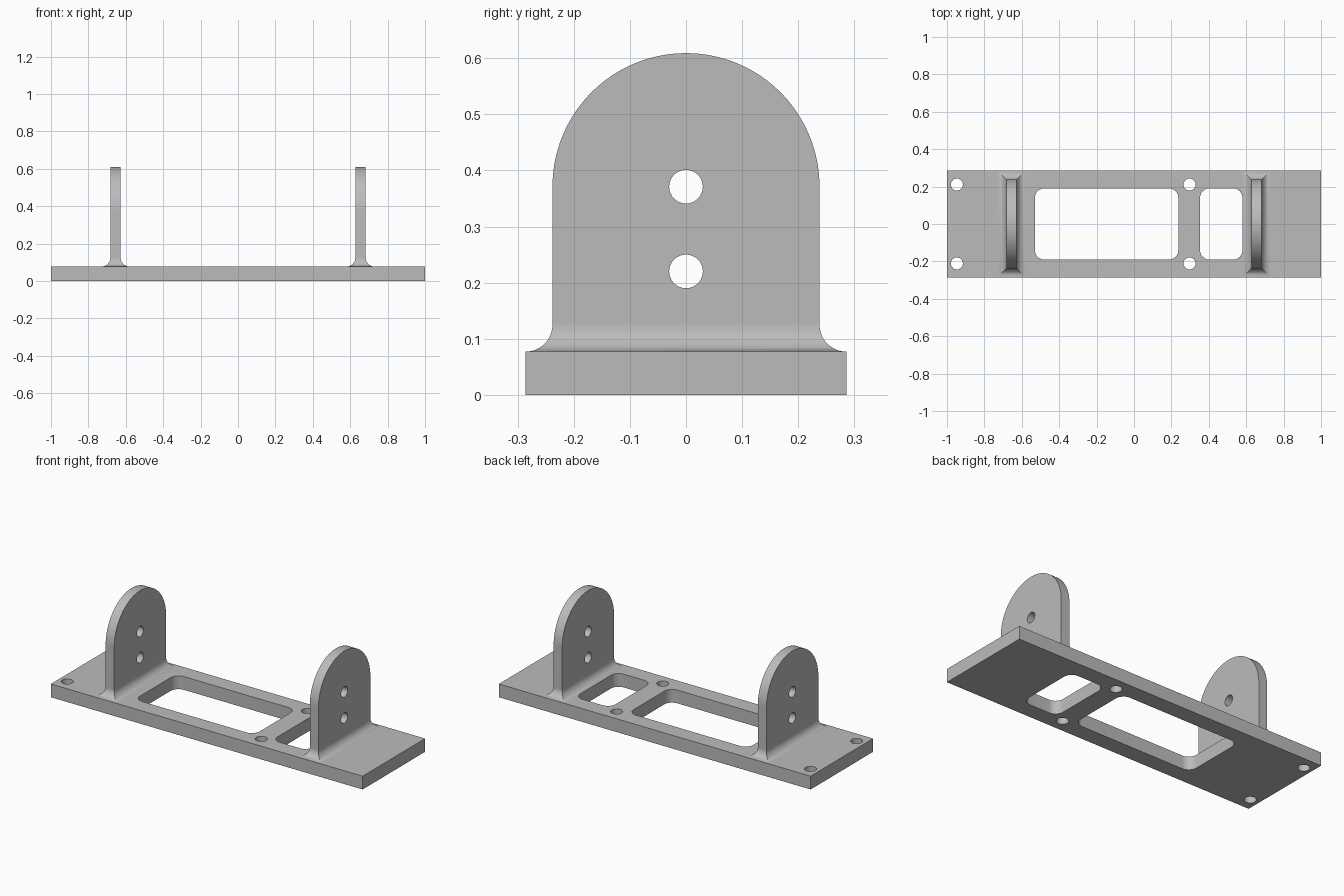
import bpy, bmesh, math
from mathutils import Matrix

cube = bpy.data.objects.get("Cube")
if cube:
    bpy.data.objects.remove(cube, do_unlink=True)

grey = bpy.data.materials.new("plain grey")
grey.use_nodes = True
grey.diffuse_color = (0.5, 0.5, 0.5, 1)
grey.node_tree.nodes["Principled BSDF"].inputs["Base Color"].default_value = (0.5, 0.5, 0.5, 1)

BASE_TOP, HALF_DEPTH = 0.077, 0.286
EAR_X, EAR_HALF, EAR_Y = 0.655, 0.0275, 0.238
ARCH_Z, FILLET = 0.371, 0.048


def arc(cx, cy, r, start, end, steps):
    """Points along an arc, angles in degrees."""
    angles = [math.radians(start + (end - start) * i / steps) for i in range(steps + 1)]
    return [(cx + r * math.cos(a), cy + r * math.sin(a)) for a in angles]


def circle(cx, cy, r):
    return arc(cx, cy, r, 0, 360, 40)[:-1]


def rounded_rect(x0, x1, y0, y1, r):
    corners = [(x1 - r, y1 - r), (x0 + r, y1 - r), (x0 + r, y0 + r), (x1 - r, y0 + r)]
    return [p for i, (cx, cy) in enumerate(corners)
            for p in arc(cx, cy, r, 90 * i, 90 * i + 90, 10)]


def finish(name, bm):
    """Clean the mesh, then make a smooth shaded object with sharp edges kept."""
    bmesh.ops.remove_doubles(bm, verts=bm.verts, dist=1e-5)
    bmesh.ops.recalc_face_normals(bm, faces=bm.faces)
    mesh = bpy.data.meshes.new(name)
    bm.to_mesh(mesh)
    bm.free()
    mesh.materials.clear()
    mesh.materials.append(grey)
    obj = bpy.data.objects.new(name, mesh)
    bpy.context.collection.objects.link(obj)
    bpy.ops.object.select_all(action='DESELECT')
    obj.select_set(True)
    bpy.context.view_layer.objects.active = obj
    bpy.ops.object.shade_smooth_by_angle(angle=math.radians(30))
    return obj


def plate(name, loops, half_thickness, matrix):
    """Extrude an outline; the loops after the first become holes."""
    curve = bpy.data.curves.new(name + "_outline", 'CURVE')
    curve.dimensions = '2D'
    curve.fill_mode = 'BOTH'
    curve.extrude = half_thickness
    for points in loops:
        spline = curve.splines.new('POLY')
        spline.points.add(len(points) - 1)
        for target, (x, y) in zip(spline.points, points):
            target.co = (x, y, 0, 1)
        spline.use_cyclic_u = True
    helper = bpy.data.objects.new(name + "_helper", curve)
    bpy.context.collection.objects.link(helper)
    graph = bpy.context.evaluated_depsgraph_get()
    mesh = bpy.data.meshes.new_from_object(helper.evaluated_get(graph))
    bm = bmesh.new()
    bm.from_mesh(mesh)
    bm.transform(matrix)
    bpy.data.objects.remove(helper, do_unlink=True)
    bpy.data.curves.remove(curve)
    bpy.data.meshes.remove(mesh)
    return finish(name, bm)


# Base plate with two windows and four screw holes
outline = [(-1, -HALF_DEPTH), (1, -HALF_DEPTH), (1, HALF_DEPTH), (-1, HALF_DEPTH)]
windows = [rounded_rect(-0.53, 0.237, -0.19, 0.19, 0.05),
           rounded_rect(0.353, 0.58, -0.19, 0.19, 0.05)]
screws = [circle(x, y, 0.032) for x in (-0.947, 0.297) for y in (-0.211, 0.211)]
plate("base_plate", [outline] + windows + screws, BASE_TOP / 2,
      Matrix.Translation((0, 0, BASE_TOP / 2)))


def fillet_skirt(name, x):
    """Concave flare with mitred corners around the foot of an upright."""
    bm = bmesh.new()
    rings = []
    steps = 12
    for i in range(steps + 1):
        a = math.pi / 2 * i / steps
        out = FILLET * (1 - math.sin(a))
        z = BASE_TOP + FILLET * (1 - math.cos(a))
        hx, hy = EAR_HALF + out, EAR_Y + out
        rings.append([bm.verts.new((x + sx * hx, sy * hy, z))
                      for sx, sy in ((-1, -1), (1, -1), (1, 1), (-1, 1))])
    for low, high in zip(rings, rings[1:]):
        for k in range(4):
            n = (k + 1) % 4
            bm.faces.new((low[k], low[n], high[n], high[k]))
    finish(name, bm)


# Arched uprights, each with two holes and a filleted foot
foot_z = BASE_TOP + FILLET / 2
arch = [(-EAR_Y, foot_z), (EAR_Y, foot_z)] + arc(0, ARCH_Z, EAR_Y, 0, 180, 64)
pin_holes = [circle(0, z, 0.03) for z in (0.22, ARCH_Z)]
for side, x in (("right", -EAR_X), ("left", EAR_X)):
    stand = Matrix(((0, 0, 1, x), (1, 0, 0, 0), (0, 1, 0, 0), (0, 0, 0, 1)))
    plate(side + "_upright", [arch] + pin_holes, EAR_HALF, stand)
    fillet_skirt(side + "_upright_fillet", x)
